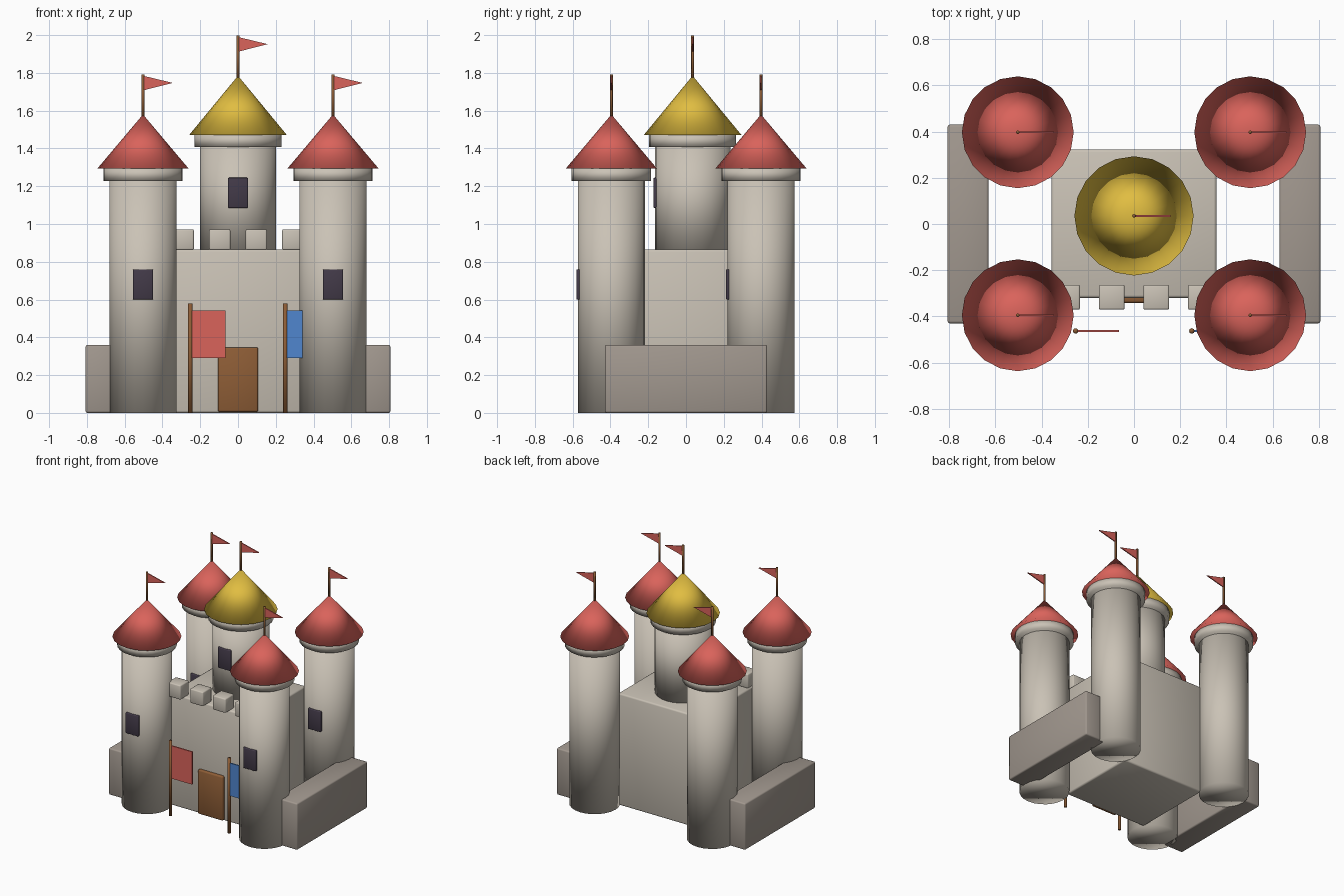
import bpy
import bmesh
from mathutils import Matrix, Vector

if "Cube" in bpy.data.objects:
    bpy.data.objects.remove(bpy.data.objects["Cube"], do_unlink=True)


def material(name, r, g, b):
    m = bpy.data.materials.new(name)
    m.use_nodes = True
    m.diffuse_color = (r, g, b, 1)
    m.node_tree.nodes["Principled BSDF"].inputs["Base Color"].default_value = (r, g, b, 1)
    return m


STONE = material("pale stone", .59, .54, .465)
WALL = material("dark stone", .36, .315, .275)
RED = material("red", .70, .125, .105)
GOLD = material("gold", .75, .51, .053)
WOOD = material("wood", .27, .11, .037)
GLASS = material("dark window", .055, .042, .065)
BLUE = material("blue", .08, .24, .62)


def finish(name, bm, mat, smooth=True):
    mesh = bpy.data.meshes.new(name)
    bm.to_mesh(mesh)
    bm.free()
    mesh.materials.append(mat)
    if smooth:
        mesh.shade_smooth()
    obj = bpy.data.objects.new(name, mesh)
    bpy.context.collection.objects.link(obj)
    return obj


def box(name, low, high, mat, bevel=0.0):
    low, high = Vector(low), Vector(high)
    bm = bmesh.new()
    bmesh.ops.create_cube(bm, size=1, matrix=Matrix.Translation((low + high) / 2)
                          @ Matrix.Diagonal((*(high - low), 1)))
    obj = finish(name, bm, mat, bevel > 0)
    if bevel:
        mod = obj.modifiers.new("soft edges", "BEVEL")
        mod.width = bevel
        mod.segments = 2
    return obj


def round_part(name, x, y, z0, z1, r0, r1, mat, sides=24):
    bm = bmesh.new()
    bmesh.ops.create_cone(bm, cap_ends=True, segments=sides, radius1=r0, radius2=r1,
                          depth=z1 - z0, matrix=Matrix.Translation((x, y, (z0 + z1) / 2)))
    return finish(name, bm, mat)


def pennant(name, x, y, top):
    # Thin triangular flag pointing to +x
    bm = bmesh.new()
    corners = [(x, top), (x + .157, top - .038), (x, top - .078)]
    face = bm.faces.new([bm.verts.new((px, y - .004, pz)) for px, pz in corners])
    new = bmesh.ops.extrude_face_region(bm, geom=[face])["geom"]
    bmesh.ops.translate(bm, vec=(0, .008, 0),
                        verts=[v for v in new if isinstance(v, bmesh.types.BMVert)])
    bmesh.ops.recalc_face_normals(bm, faces=bm.faces)
    return finish(name, bm, RED, False)


def tower(name, x, y, radius, base, eave, peak, collar, brim, roof, sill):
    round_part(name + "_shaft", x, y, base, eave - .06, radius, radius, STONE)
    round_part(name + "_collar", x, y, eave - .065, eave + .003, collar, collar, STONE)
    round_part(name + "_roof", x, y, eave, peak, brim, 0, roof, 20)
    round_part(name + "_flagpole", x, y, peak - .02, peak + .212, .008, .008, WOOD, 8)
    pennant(name + "_flag", x, y, peak + .205)
    front = y - radius
    box(name + "_window", (x - .054, front - .008, sill),
        (x + .054, front + .02, sill + .16), GLASS, .006)


# Keep with its central tower
box("keep", (-.357, -.32, 0), (.357, .323, .865), STONE, .012)
tower("central_tower", 0, .035, .2, .84, 1.472, 1.785, .23, .258, GOLD, 1.085)

# Corner towers
for depth, y in (("front", -.395), ("back", .397)):
    for side, x in (("right", -.503), ("left", .503)):
        tower(f"{depth}_{side}_tower", x, y, .178, 0, 1.293, 1.58, .21, .242, RED, .6)

# Low side walls
for side, s in (("right", -1), ("left", 1)):
    xs = sorted((s * .63, s * .807))
    box(f"{side}_side_wall", (xs[0], -.43, 0), (xs[1], .43, .36), WALL, .01)

# Battlements along the front of the keep
for i in range(4):
    x = (i - 1.5) * .193
    box(f"battlement_{i + 1}", (x - .056, -.371, .862), (x + .056, -.263, .972), STONE, .008)

# Door
box("door", (-.107, -.342, .005), (.107, -.3, .347), WOOD, .01)

# Standing banners beside the door
for side, x, mat in (("right", -.253, RED), ("left", .25, BLUE)):
    round_part(f"{side}_banner_pole", x, -.463, 0, .58, .012, .012, WOOD, 8)
    box(f"{side}_banner", (x + .01, -.468, .29), (x + .187, -.458, .543), mat)
